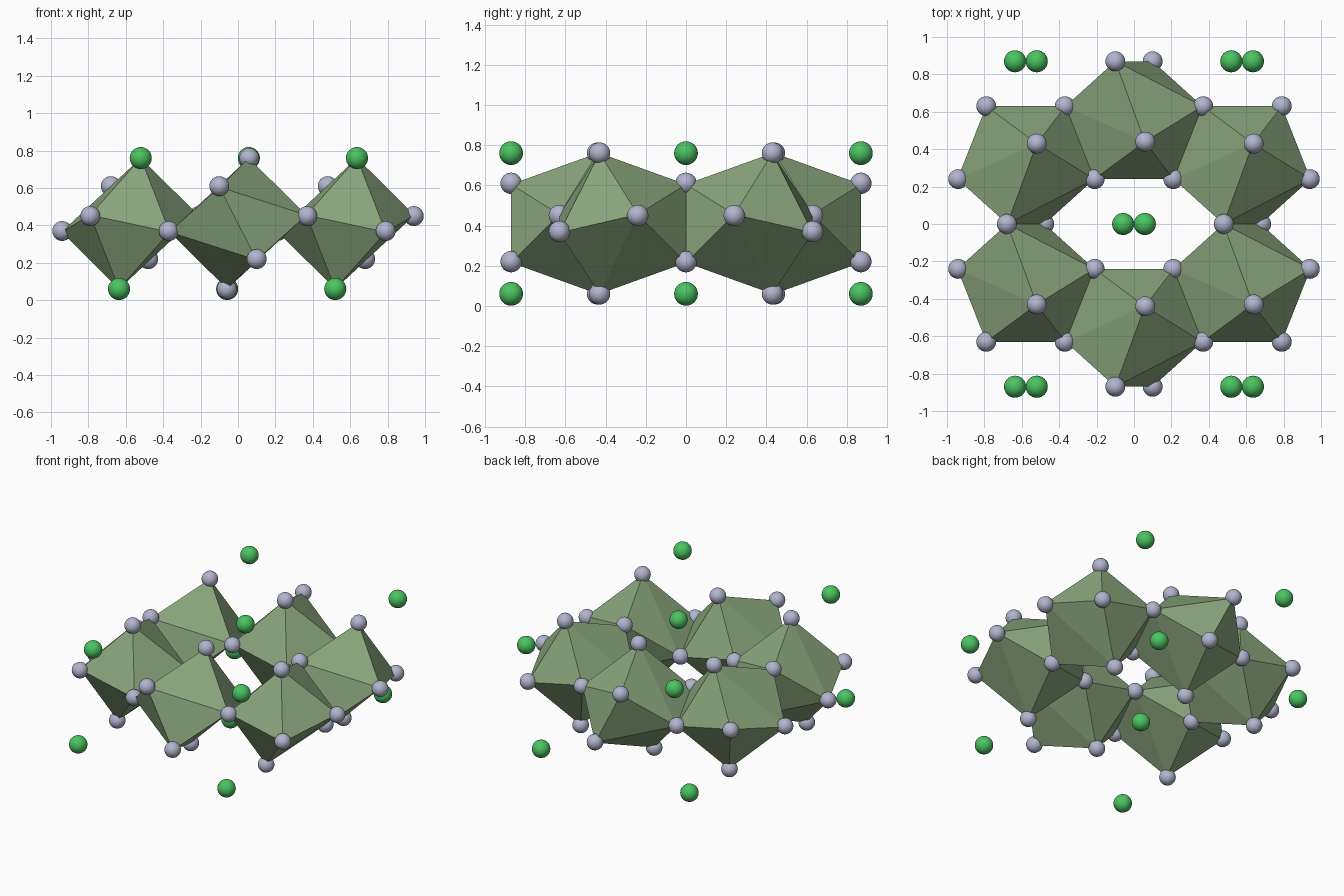
import bpy, bmesh
from mathutils import Vector

cube = bpy.data.objects.get("Cube")
if cube:
    bpy.data.objects.remove(cube, do_unlink=True)


def make_material(name, rgb):
    mat = bpy.data.materials.new(name)
    mat.use_nodes = True
    mat.diffuse_color = (*rgb, 1)
    mat.node_tree.nodes["Principled BSDF"].inputs["Base Color"].default_value = (*rgb, 1)
    return mat


sage = make_material("sage green", (0.26, 0.39, 0.21))
lavender = make_material("lavender grey", (0.45, 0.46, 0.62))
green = make_material("bright green", (0.07, 0.55, 0.12))


def add_object(name, mesh, location):
    obj = bpy.data.objects.new(name, mesh)
    obj.location = location
    bpy.context.collection.objects.link(obj)
    return obj


def ball_mesh(name, radius, mat):
    bm = bmesh.new()
    bmesh.ops.create_uvsphere(bm, u_segments=32, v_segments=16, radius=radius)
    for face in bm.faces:
        face.smooth = True
    mesh = bpy.data.meshes.new(name)
    bm.to_mesh(mesh)
    bm.free()
    mesh.materials.append(mat)
    return mesh


# Corner offsets of one polyhedron; a half turn about y gives the other half
APEX = Vector((0.058, 0, 0.35))
half = [APEX, Vector((-0.10, -0.43, 0.195)),
        Vector((-0.366, -0.19, -0.045)), Vector((-0.212, 0.20, 0.045))]
corners = half + [Vector((-v.x, v.y, -v.z)) for v in half]


def polyhedron_mesh(name, side):
    bm = bmesh.new()
    for v in corners:
        bm.verts.new((v.x, v.y * side, v.z))
    bmesh.ops.convex_hull(bm, input=bm.verts[:])
    bmesh.ops.recalc_face_normals(bm, faces=bm.faces[:])
    mesh = bpy.data.meshes.new(name)
    bm.to_mesh(mesh)
    bm.free()
    mesh.materials.append(sage)
    return mesh


# Ring of six polyhedra: the middle pair is turned the other way
STEP_X, STEP_Y, MID_Z = 0.578, 0.87, 0.41
meshes = {s: polyhedron_mesh("polyhedron", s) for s in (1, -1)}
corner_points = set()
for row, row_name in ((1, "back"), (-1, "front")):
    for col, col_name in ((-1, "right"), (0, "middle"), (1, "left")):
        facing = row if col else -row
        centre = Vector((col * STEP_X, row * (0.43 if col else 0.44), MID_Z))
        add_object(f"{row_name}_{col_name}_polyhedron", meshes[facing], centre)
        for v in corners:
            p = centre + Vector((v.x, v.y * facing, v.z))
            corner_points.add(tuple(round(c, 2) + 0.0 for c in p))

# Grey balls on every shared corner
corner_ball = ball_mesh("corner_ball", 0.053, lavender)
for p in sorted(corner_points):
    add_object("corner_ball", corner_ball, p)

# Loose green balls, in pairs above and below
loose_ball = ball_mesh("loose_ball", 0.059, green)
for col, row in ((-1, -1), (1, -1), (0, 0), (-1, 1), (1, 1)):
    for sign, level in ((1, "upper"), (-1, "lower")):
        add_object(f"{level}_loose_ball", loose_ball,
                   Vector((col * STEP_X, row * STEP_Y, MID_Z)) + APEX * sign)
